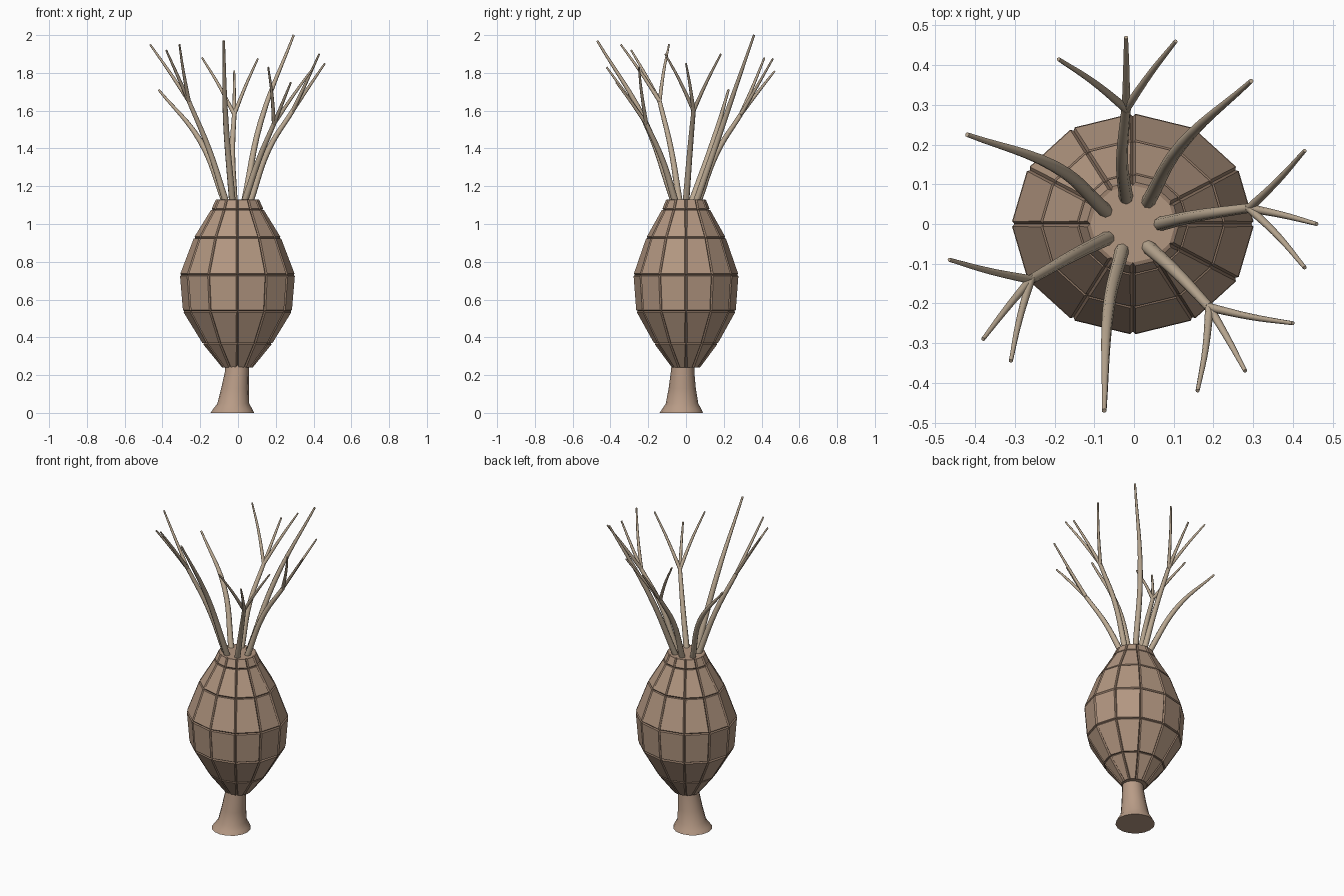
import bpy, bmesh
from math import sin, cos, pi
from mathutils import Vector

if "Cube" in bpy.data.objects:
    bpy.data.objects.remove(bpy.data.objects["Cube"])


def material(name, color):
    m = bpy.data.materials.new(name)
    m.diffuse_color = (*color, 1)
    m.use_nodes = True
    m.node_tree.nodes["Principled BSDF"].inputs["Base Color"].default_value = m.diffuse_color
    return m


plate_mat = material("plate_brown", (0.45, 0.31, 0.22))
seam_mat = material("seam_brown", (0.30, 0.20, 0.14))
stem_mat = material("stem_brown", (0.48, 0.33, 0.24))
arm_mat = material("arm_tan", (0.50, 0.40, 0.29))


def finish(bm, name, *mats):
    bmesh.ops.recalc_face_normals(bm, faces=bm.faces)
    me = bpy.data.meshes.new(name)
    bm.to_mesh(me)
    bm.free()
    ob = bpy.data.objects.new(name, me)
    for m in mats:
        me.materials.append(m)
    bpy.context.collection.objects.link(ob)
    return ob


def loft(rings, sides):
    """Capped stack of horizontal rings: (cx, cy, z, rx, ry). Returns bm and side faces."""
    bm = bmesh.new()
    loops = [[bm.verts.new((cx + rx * cos(2 * pi * i / sides),
                            cy + ry * sin(2 * pi * i / sides), z))
              for i in range(sides)] for cx, cy, z, rx, ry in rings]
    walls = []
    for a, b in zip(loops, loops[1:]):
        for i in range(sides):
            j = (i + 1) % sides
            walls.append(bm.faces.new((a[i], a[j], b[j], b[i])))
    bm.faces.new(loops[0][::-1])
    bm.faces.new(loops[-1])
    bm.normal_update()
    return bm, walls


# body: twelve columns of raised plates parted by seams
profile = [(0.24, 0.072), (0.37, 0.178), (0.54, 0.282), (0.73, 0.298),
           (0.925, 0.224), (1.075, 0.132), (1.13, 0.107)]
bm, walls = loft([(-0.003, 0, z, r, r * 0.91) for z, r in profile], 12)
seams = bmesh.ops.inset_individual(bm, faces=walls, thickness=0.007, depth=0.008)["faces"]
for f in seams:
    f.material_index = 1
finish(bm, "plated_body", plate_mat, seam_mat)

# stem: leaning, flared at the foot
bm, _ = loft([(-0.030, -0.025, 0.0, 0.115, 0.115), (-0.028, -0.023, 0.02, 0.104, 0.104),
              (-0.025, -0.021, 0.05, 0.084, 0.086), (-0.016, -0.020, 0.13, 0.073, 0.072),
              (-0.006, -0.018, 0.22, 0.063, 0.062), (-0.004, -0.016, 0.26, 0.062, 0.060)], 16)
stem = finish(bm, "stem", stem_mat)
bpy.context.view_layer.objects.active = stem
stem.select_set(True)
bpy.ops.object.shade_smooth_by_angle(angle=0.9)


def tube(name, pts, radii):
    """Tapered round tube through the given points."""
    cu = bpy.data.curves.new(name, 'CURVE')
    cu.dimensions = '3D'
    cu.bevel_depth = 1.0
    cu.bevel_resolution = 2
    cu.resolution_u = 6
    cu.use_fill_caps = True
    sp = cu.splines.new('BEZIER')
    sp.bezier_points.add(len(pts) - 1)
    for bp, p, r in zip(sp.bezier_points, pts, radii):
        bp.co = p
        bp.radius = r
        bp.handle_left_type = bp.handle_right_type = 'AUTO'
    cu.materials.append(arm_mat)
    ob = bpy.data.objects.new(name, cu)
    bpy.context.collection.objects.link(ob)
    bpy.ops.object.select_all(action='DESELECT')
    bpy.context.view_layer.objects.active = ob
    ob.select_set(True)
    bpy.ops.object.convert(target='MESH')


# arms: base, middle, end, and the tips of the forked ones
arms = [
    ((0.065, 0.0), (0.165, 0.022, 1.40), (0.29, 0.04, 1.60),
     [(0.43, 0.185, 1.90), (0.46, 0.0, 1.85), (0.43, -0.11, 1.90)]),
    ((0.035, 0.055), (0.12, 0.20, 1.54), (0.295, 0.36, 2.0), []),
    ((-0.02, 0.065), (-0.03, 0.165, 1.38), (-0.02, 0.29, 1.58),
     [(-0.19, 0.415, 1.88), (-0.02, 0.47, 1.81), (0.105, 0.46, 1.875)]),
    ((-0.07, 0.032), (-0.20, 0.145, 1.44), (-0.42, 0.225, 1.71), []),
    ((-0.065, -0.035), (-0.155, -0.08, 1.40), (-0.26, -0.14, 1.65),
     [(-0.465, -0.09, 1.95), (-0.38, -0.29, 1.92), (-0.31, -0.345, 1.95)]),
    ((-0.03, -0.065), (-0.065, -0.22, 1.55), (-0.075, -0.47, 1.97), []),
    ((0.035, -0.057), (0.11, -0.125, 1.34), (0.19, -0.21, 1.53),
     [(0.40, -0.25, 1.83), (0.28, -0.37, 1.75), (0.16, -0.42, 1.83)]),
]
for n, (base, mid, end, tips) in enumerate(arms, 1):
    start = Vector((*base, 1.12))
    tube(f"arm_{n}", [start, Vector(mid), Vector(end)],
         (0.018, 0.015, 0.012 if tips else 0.006))
    for k, tip in enumerate(tips, 1):
        a, b = Vector(end), Vector(tip)
        # branches leave along the arm and then spread
        m = a.lerp(b, 0.5) + (a - Vector(mid)).normalized() * 0.012
        tube(f"arm_{n}_branch_{k}", [a - (b - a) * 0.02, m, b], (0.011, 0.008, 0.005))
